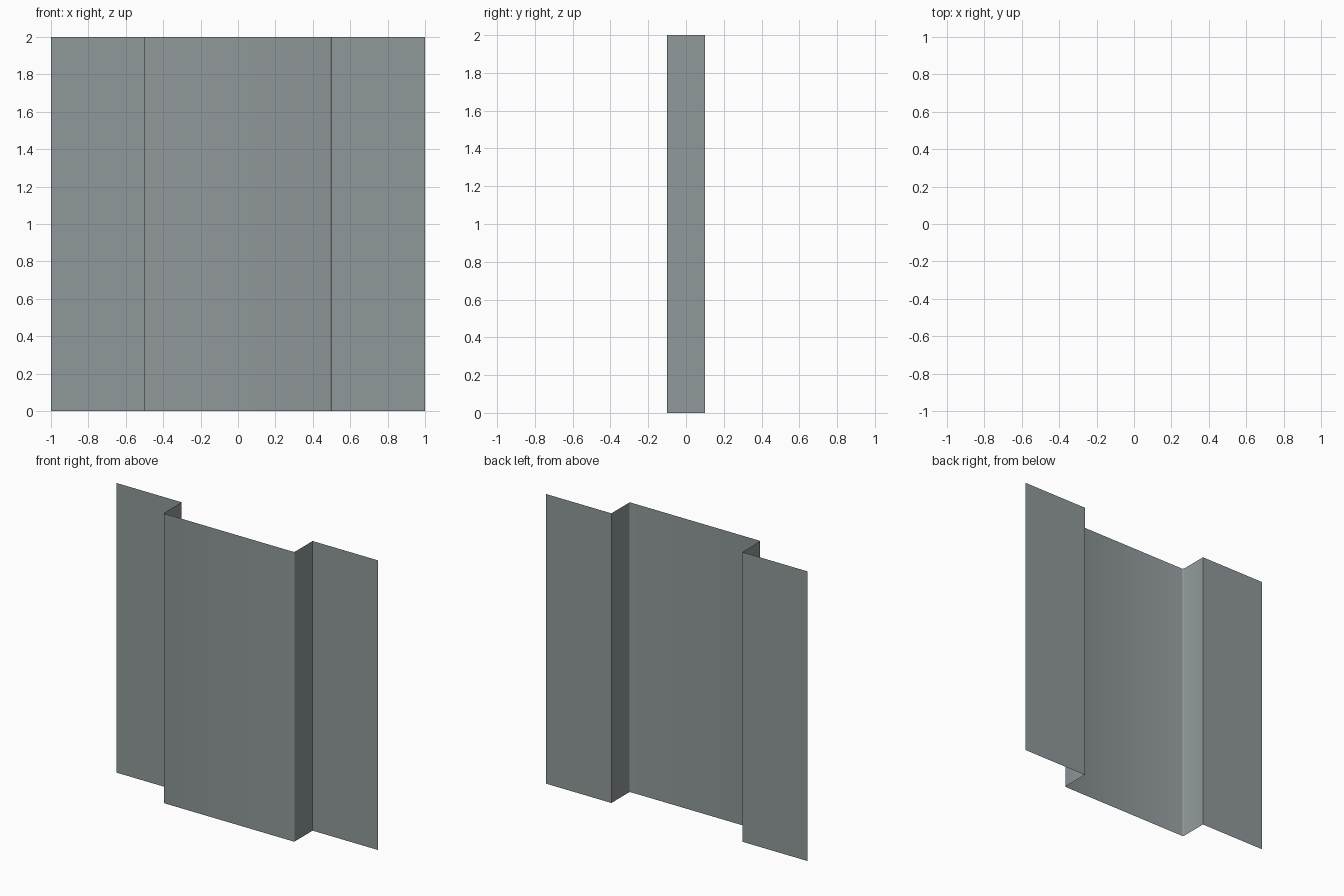
import bpy, bmesh, math

if "Cube" in bpy.data.objects:
    bpy.data.objects.remove(bpy.data.objects["Cube"])

steel = bpy.data.materials.new("grey steel")
steel.diffuse_color = (0.28, 0.315, 0.325, 1.0)
steel.use_nodes = True
steel.node_tree.nodes["Principled BSDF"].inputs["Base Color"].default_value = steel.diffuse_color

# Right half of the hat profile: small rounded front bend, then step and flange
HALF, BEND, DEPTH, R, H = 1.0, 0.5, 0.1, 0.01, 2.0
half = []
for i in range(4):
    a = math.radians(-90 + 30 * i)
    half.append((BEND - R + R * math.cos(a), -DEPTH + R + R * math.sin(a)))
half += [(BEND, DEPTH), (HALF, DEPTH)]
profile = [(-x, y) for x, y in reversed(half)] + half

# Folded sheet extruded upward, open at top and bottom
bm = bmesh.new()
low = [bm.verts.new((x, y, 0)) for x, y in profile]
high = [bm.verts.new((x, y, H)) for x, y in profile]
for i in range(len(profile) - 1):
    bm.faces.new((low[i], low[i + 1], high[i + 1], high[i]))
mesh = bpy.data.meshes.new("folded_sheet_panel")
bm.to_mesh(mesh)
bm.free()
mesh.materials.append(steel)

panel = bpy.data.objects.new("folded_sheet_panel", mesh)
bpy.context.collection.objects.link(panel)
bpy.context.view_layer.objects.active = panel
panel.select_set(True)
bpy.ops.object.shade_smooth_by_angle(angle=math.radians(40))
